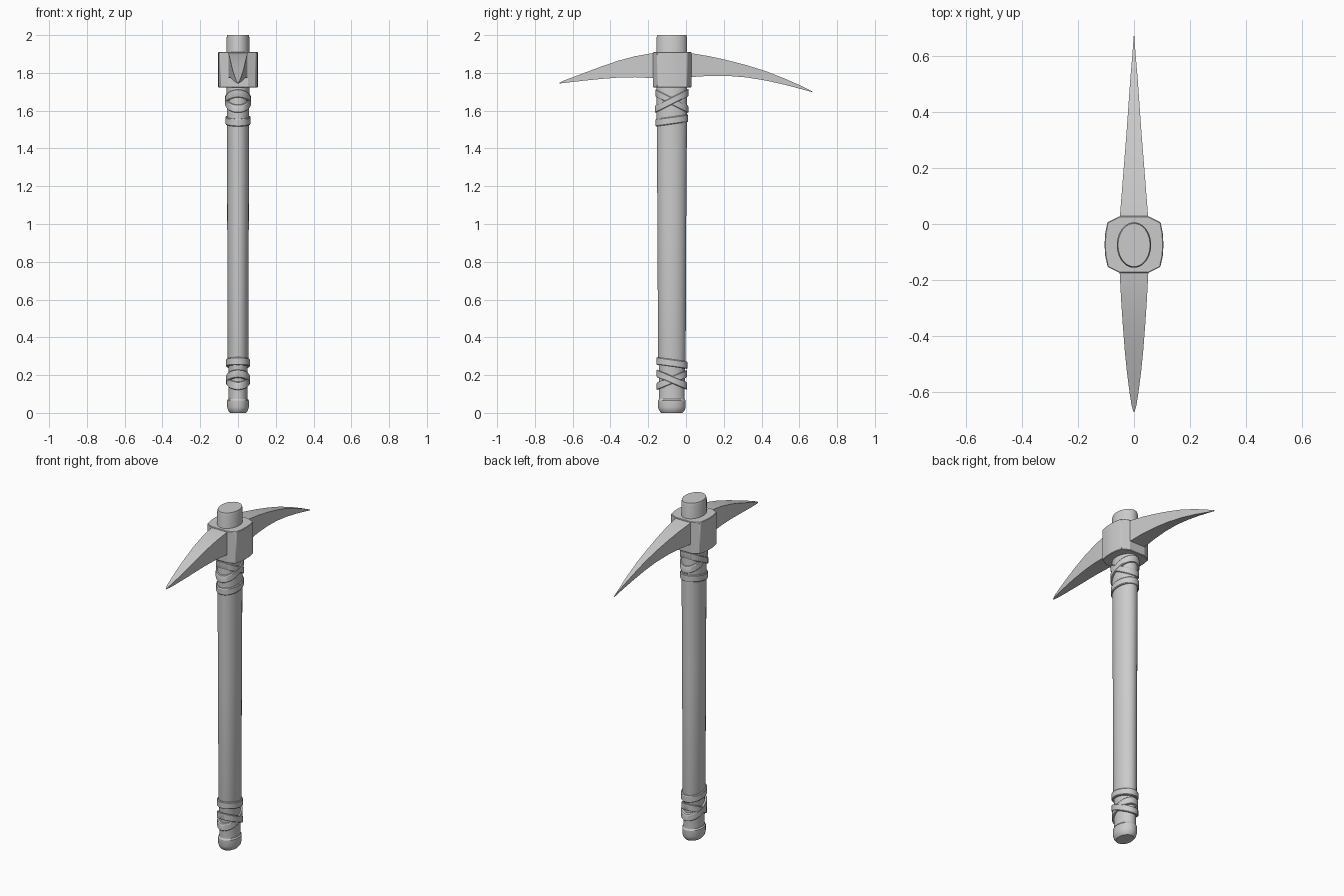
import bpy, bmesh, math

if "Cube" in bpy.data.objects:
    bpy.data.objects.remove(bpy.data.objects["Cube"])

CY = -0.075   # handle axis in y
SEG = 40


def finish(name, bm, angle=30, bevel=0):
    bmesh.ops.recalc_face_normals(bm, faces=bm.faces[:])
    me = bpy.data.meshes.new(name)
    bm.to_mesh(me)
    bm.free()
    ob = bpy.data.objects.new(name, me)
    bpy.context.collection.objects.link(ob)
    bpy.ops.object.select_all(action='DESELECT')
    ob.select_set(True)
    bpy.context.view_layer.objects.active = ob
    bpy.ops.object.shade_smooth_by_angle(angle=math.radians(angle))
    if bevel:
        mod = ob.modifiers.new("soft_edges", 'BEVEL')
        mod.width = bevel
        mod.segments = 1
    return ob


def bridge(bm, a, b):
    n = len(a)
    for i in range(n):
        bm.faces.new((a[i], a[(i + 1) % n], b[(i + 1) % n], b[i]))


def loft(bm, rings):
    """Skin a list of closed point rings and cap both ends."""
    loops = [[bm.verts.new(p) for p in r] for r in rings]
    for a, b in zip(loops, loops[1:]):
        bridge(bm, a, b)
    bm.faces.new(loops[0])
    bm.faces.new(loops[-1])


def radii(z):
    t = z / 2
    return 0.053 + 0.008 * t, 0.071 + 0.010 * t


def ellipse(z, rx, ry, slope=0):
    pts = []
    for i in range(SEG):
        a = math.tau * i / SEG
        dy = ry * math.sin(a)
        pts.append((rx * math.cos(a), CY + dy, z + slope * dy))
    return pts


# Handle: oval shaft with a rounded pommel and a slim grip neck
profile = [(0, 0.042, 0.056), (0.012, 0.052, 0.067), (0.03, 0.057, 0.073),
           (0.066, 0.057, 0.073), (0.074, 0.051, 0.068), (0.25, 0.051, 0.069),
           (0.27, 0.055, 0.073), (1.0, 0.057, 0.076), (1.54, 0.059, 0.080),
           (1.985, 0.061, 0.081), (2.0, 0.057, 0.077)]
bm = bmesh.new()
loft(bm, [ellipse(*p) for p in profile])
finish("handle", bm)

# Cloth wraps: tilted oval bands, two crossing and one single at each end
bands = [("upper_wrap_a", 1.650, -0.50), ("upper_wrap_b", 1.652, 0.50),
         ("upper_wrap_c", 1.548, 0.14), ("lower_wrap_a", 0.176, -0.42),
         ("lower_wrap_b", 0.174, 0.42), ("lower_wrap_c", 0.264, -0.14)]
for i, (name, z, slope) in enumerate(bands):
    rx, ry = radii(z)
    out = 0.008 + 0.0015 * (i % 2)
    h = 0.02
    section = [(-h, -0.008), (-h, out - 0.003), (-h + 0.004, out),
               (h - 0.004, out), (h, out - 0.003), (h, -0.008)]
    bm = bmesh.new()
    loops = [[bm.verts.new(p) for p in ellipse(z + dz, rx + d, ry + d, slope)]
             for dz, d in section]
    for a, b in zip(loops, loops[1:] + loops[:1]):
        bridge(bm, a, b)
    finish(name, bm)

# Head socket: block with bulging cheeks
half = [(0.05, 0.028), (0.095, 0.006), (0.103, -0.035), (0.105, -0.075),
        (0.103, -0.112), (0.094, -0.153), (0.052, -0.174)]
outline = half + [(-x, y) for x, y in reversed(half)]
bm = bmesh.new()
loft(bm, [[(x, y, z) for x, y in outline] for z in (1.722, 1.91)])
finish("head_socket", bm, 25, 0.003)

# Picks: curved tapering blades, stations of (y, half width, bottom z, top z)
picks = {
    "front_pick": [(-0.14, 0.053, 1.770, 1.908), (-0.175, 0.051, 1.772, 1.905),
                   (-0.27, 0.046, 1.777, 1.888), (-0.36, 0.040, 1.775, 1.864),
                   (-0.45, 0.033, 1.768, 1.833), (-0.53, 0.025, 1.760, 1.803),
                   (-0.60, 0.016, 1.752, 1.777), (-0.645, 0.009, 1.747, 1.760),
                   (-0.67, 0.002, 1.744, 1.748)],
    "back_pick": [(0.0, 0.052, 1.775, 1.908), (0.03, 0.050, 1.778, 1.904),
                  (0.12, 0.043, 1.784, 1.889), (0.22, 0.035, 1.784, 1.867),
                  (0.32, 0.027, 1.776, 1.841), (0.42, 0.020, 1.760, 1.810),
                  (0.52, 0.013, 1.738, 1.771), (0.60, 0.006, 1.717, 1.736),
                  (0.67, 0.001, 1.698, 1.702)],
}
for name, stations in picks.items():
    bm = bmesh.new()
    loft(bm, [[(-w, y, b), (w, y, b), (w, y, t), (-w, y, t)]
              for y, w, b, t in stations])
    finish(name, bm)
